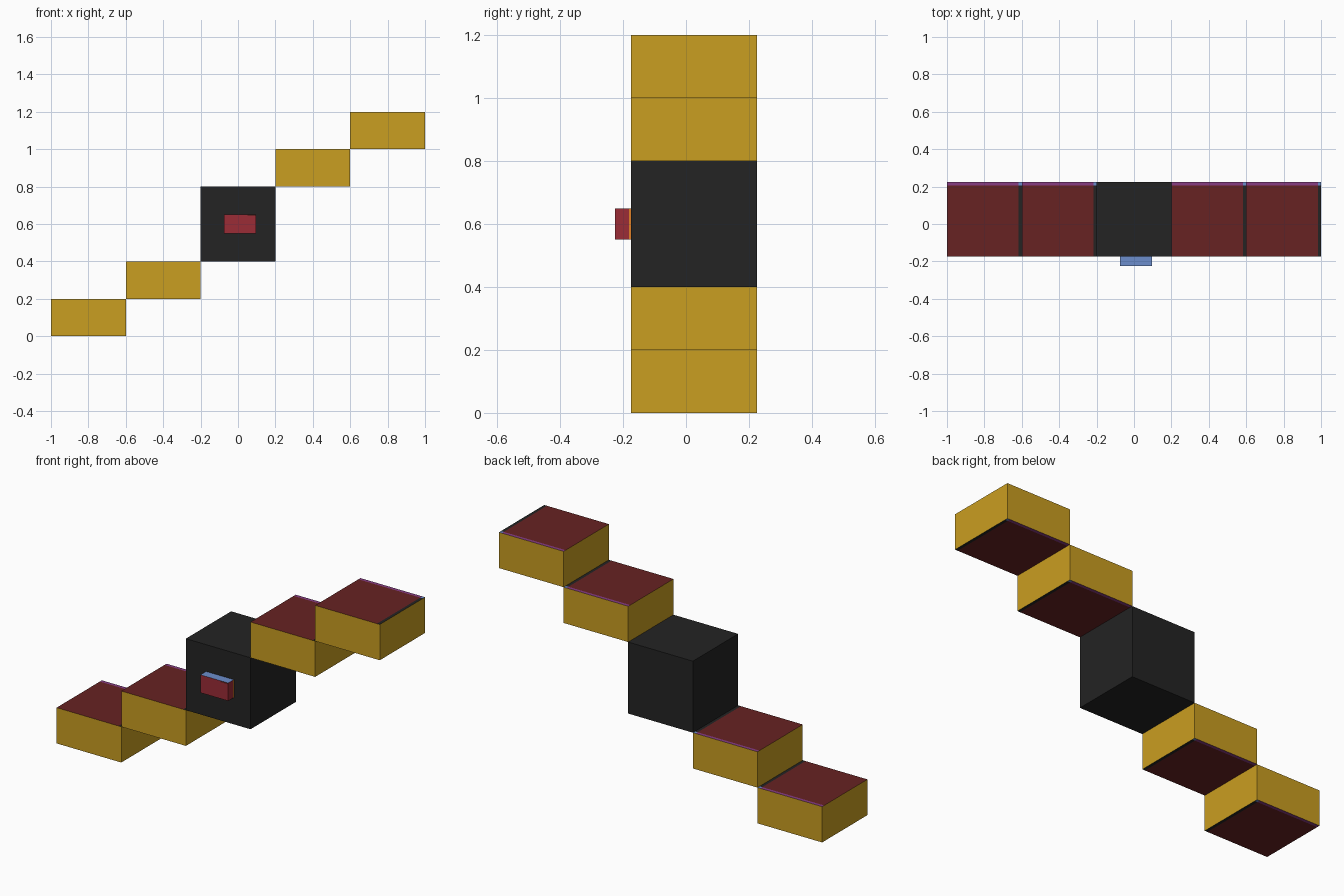
import bpy, bmesh
from mathutils import Vector

if "Cube" in bpy.data.objects:
    bpy.data.objects.remove(bpy.data.objects["Cube"])


def material(name, rgb):
    m = bpy.data.materials.new(name)
    m.diffuse_color = (*rgb, 1)
    m.use_nodes = True
    m.node_tree.nodes["Principled BSDF"].inputs["Base Color"].default_value = m.diffuse_color
    return m


yellow = material("yellow", (0.59, 0.342, 0.015))
dark_red = material("dark red", (0.136, 0.016, 0.016))
black = material("black", (0.017, 0.017, 0.017))
purple = material("purple", (0.242, 0.045, 0.223))
crimson = material("crimson", (0.328, 0.025, 0.037))
blue = material("blue", (0.150, 0.270, 0.604))
orange = material("orange", (0.75, 0.22, 0.02))


def box(name, lo, hi, mats, cuts=(), rule=None):
    """Box between two corners, cut along (axis, position), coloured by rule."""
    lo, hi = Vector(lo), Vector(hi)
    bm = bmesh.new()
    bmesh.ops.create_cube(bm, size=1)
    for v in bm.verts:
        v.co = Vector([(lo[i] + hi[i]) / 2 + v.co[i] * (hi[i] - lo[i]) for i in range(3)])
    for axis, pos in cuts:
        no = Vector([float(i == axis) for i in range(3)])
        bmesh.ops.bisect_plane(bm, geom=bm.verts[:] + bm.edges[:] + bm.faces[:],
                               plane_co=no * pos, plane_no=no)
    bm.normal_update()
    if rule:
        for f in bm.faces:
            f.material_index = rule(f.calc_center_median(), f.normal)
    me = bpy.data.meshes.new(name)
    bm.to_mesh(me)
    bm.free()
    for m in mats:
        me.materials.append(m)
    ob = bpy.data.objects.new(name, me)
    bpy.context.collection.objects.link(ob)
    return ob


FRONT, BACK = -0.175, 0.225

# central block
box("central_block", (-0.2, FRONT, 0.4), (0.2, BACK, 0.8), [black])

# four steps: yellow walls, red top and bottom with thin edge stripes
for i, (x, z) in enumerate([(-1, 0), (-0.6, 0.2), (0.2, 0.8), (0.6, 1.0)]):
    x_cut, y_cut = x + 0.383, BACK - 0.018

    def step_rule(c, n, x_cut=x_cut, y_cut=y_cut):
        if abs(n.z) < 0.5:
            return 0
        if c.y > y_cut:
            return 4 if c.x > x_cut else 3
        return 2 if c.x > x_cut else 1

    box(f"step_{i + 1}", (x, FRONT, z), (x + 0.4, BACK, z + 0.2),
        [yellow, dark_red, black, purple, blue], [(0, x_cut), (1, y_cut)], step_rule)


# front button: red face, blue top and bottom, orange line where it meets the block
def button_rule(c, n):
    if abs(n.z) > 0.5:
        return 1
    if abs(n.x) > 0.5 and c.y > -0.181:
        return 2
    if n.y < -0.5 and c.x > 0.05 and c.z > 0.642:
        return 3
    return 0


box("button", (-0.075, -0.225, 0.55), (0.097, FRONT, 0.65),
    [crimson, blue, orange, dark_red], [(1, -0.181), (0, 0.05), (2, 0.642)], button_rule)
